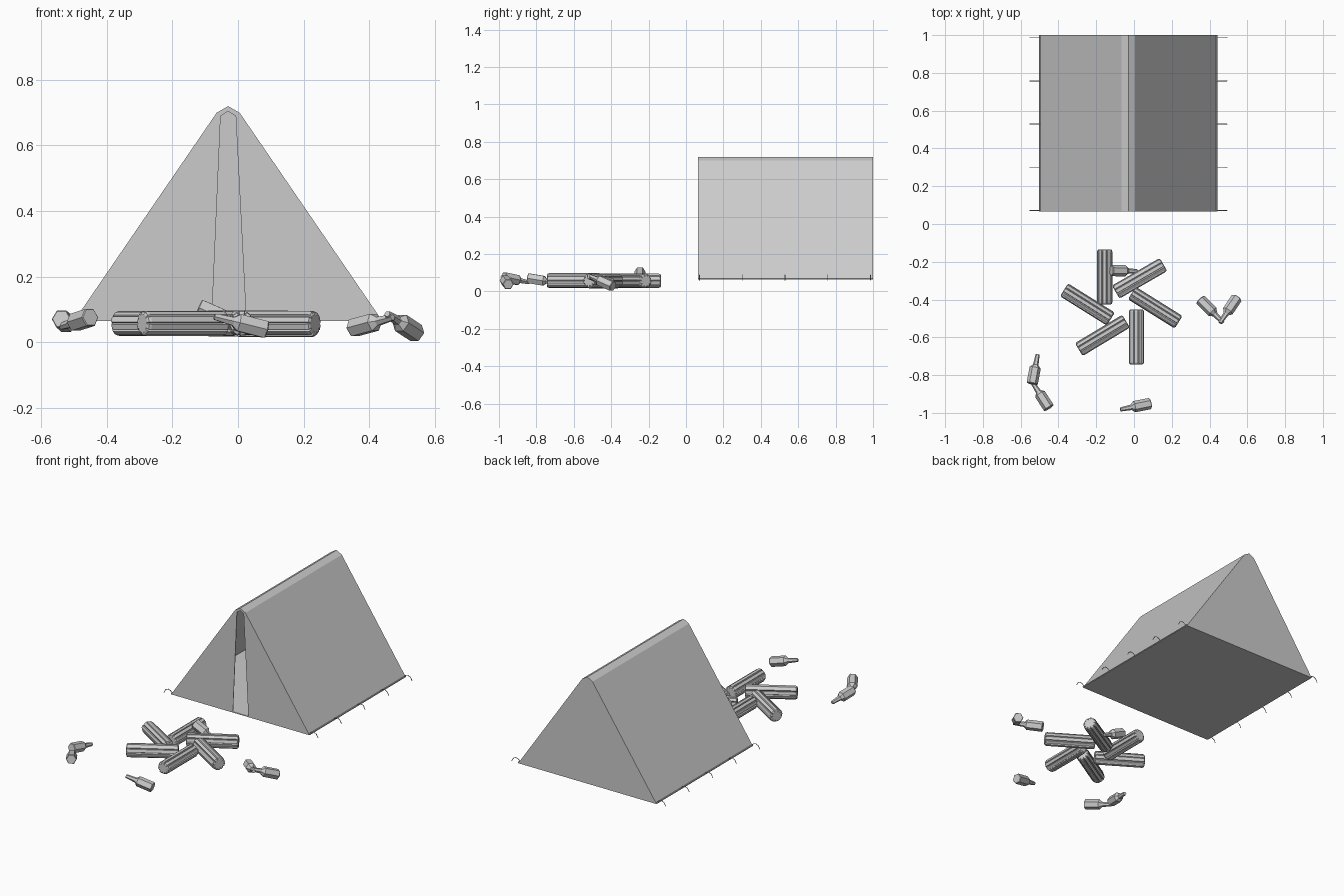
import bpy, bmesh, math, random
from mathutils import Vector

if "Cube" in bpy.data.objects:
    bpy.data.objects.remove(bpy.data.objects["Cube"])

random.seed(4)


def add_object(name, bm):
    bmesh.ops.recalc_face_normals(bm, faces=bm.faces)
    mesh = bpy.data.meshes.new(name)
    bm.to_mesh(mesh)
    bm.free()
    ob = bpy.data.objects.new(name, mesh)
    bpy.context.collection.objects.link(ob)
    return ob


def lathe(name, start, end, stations, section):
    """Sweep a unit section [(angle, radius)] from start to end;
    stations are (fraction of length, radius)."""
    start, end = Vector(start), Vector(end)
    axis = end - start
    turn = axis.to_track_quat('Z', 'Y')
    bm = bmesh.new()
    rings = []
    for f, r in stations:
        rings.append([bm.verts.new(start + axis * f + turn @ Vector(
            (r * k * math.cos(a), r * k * math.sin(a), 0))) for a, k in section])
    n = len(section)
    for lo, hi in zip(rings, rings[1:]):
        for i in range(n):
            bm.faces.new((lo[i], lo[(i + 1) % n], hi[(i + 1) % n], hi[i]))
    bm.faces.new(rings[0])
    bm.faces.new(rings[-1])
    return add_object(name, bm)


def polygon(n):
    return [(2 * math.pi * i / n, 1) for i in range(n)]


# Tent: walls, floor, closed back, front with an open slit
Y0, Y1, ZB = 0.065, 1.0, 0.065
outline = [(-0.5, ZB), (-0.065, 0.70), (-0.03, 0.72), (0.005, 0.70), (0.44, ZB)]
slit = [(0.025, ZB), (-0.007, 0.69), (-0.03, 0.704), (-0.053, 0.69), (-0.08, ZB)]
bm = bmesh.new()
front = [bm.verts.new((x, Y0, z)) for x, z in outline]
back = [bm.verts.new((x, Y1, z)) for x, z in outline]
gap = [bm.verts.new((x, Y0, z)) for x, z in slit]
for i in range(4):
    bm.faces.new((front[i], front[i + 1], back[i + 1], back[i]))
bm.faces.new(back)
bm.faces.new(front + gap)
bm.faces.new([front[0], gap[4], gap[0], front[4], back[4], back[0]])
tent = add_object("tent", bm)
mod = tent.modifiers.new("cloth", 'SOLIDIFY')
mod.thickness = 0.005
mod.offset = -1

# Ropes along the tent base and bent pegs on both sides
for side, edge in (("left", -0.5), ("right", 0.44)):
    s = -1 if side == "left" else 1
    x = edge - s * 0.002
    lathe(side + "_base_rope", (x, Y0, 0.07), (x, Y1, 0.07),
          [(0, 0.004), (1, 0.004)], polygon(6))
    for k in range(5):
        y = 0.072 + k * 0.2285
        cu = bpy.data.curves.new(f"{side}_peg_{k + 1}", 'CURVE')
        cu.dimensions = '3D'
        cu.bevel_depth = 0.002
        cu.bevel_resolution = 1
        cu.use_fill_caps = True
        path = [(-0.008, 0.068), (0.008, 0.083), (0.025, 0.088),
                (0.042, 0.08), (0.053, 0.06)]
        sp = cu.splines.new('POLY')
        sp.points.add(len(path) - 1)
        for p, (dx, z) in zip(sp.points, path):
            p.co = (edge + s * dx, y, z, 1)
        bpy.context.collection.objects.link(bpy.data.objects.new(cu.name, cu))

# Campfire logs: centre and heading, with grooved bark
logs = [(-0.155, -0.28, 90), (0.03, -0.288, 30), (0.112, -0.443, -32),
        (0.013, -0.598, 90), (-0.167, -0.59, 31), (-0.247, -0.426, -32)]
for i, (x, y, deg) in enumerate(logs):
    section = []
    for k in range(10):
        a = 2 * math.pi * k / 10
        r = random.uniform(0.95, 1.03)
        section += [(a + 0.06, r), (a + 0.5, r),
                    (a + 0.59, random.uniform(0.78, 0.9))]
    d = Vector((math.cos(math.radians(deg)), math.sin(math.radians(deg)), 0)) * 0.146
    c = Vector((x, y, 0.057))
    lathe(f"log_{i + 1}", c - d, c + d,
          [(0, 0.03), (0.012, 0.037), (0.04, 0.04), (0.96, 0.04),
           (0.988, 0.037), (1, 0.03)], section)

# Scattered six-sided bottles: base point to mouth point
bottles = [((0.350, -0.400, 0.043), (0.472, -0.522, 0.076)),
           ((0.545, -0.390, 0.027), (0.455, -0.523, 0.086)),
           ((-0.539, -0.846, 0.071), (-0.510, -0.690, 0.045)),
           ((-0.450, -0.975, 0.076), (-0.538, -0.838, 0.048)),
           ((0.087, -0.950, 0.038), (-0.072, -0.982, 0.078)),
           ((-0.120, -0.246, 0.106), (0.018, -0.250, 0.045))]
for i, (base, mouth) in enumerate(bottles):
    lathe(f"bottle_{i + 1}", base, mouth,
          [(0, 0.027), (0.02, 0.03), (0.54, 0.03), (0.64, 0.015),
           (0.97, 0.011), (1, 0.01)], polygon(6))
